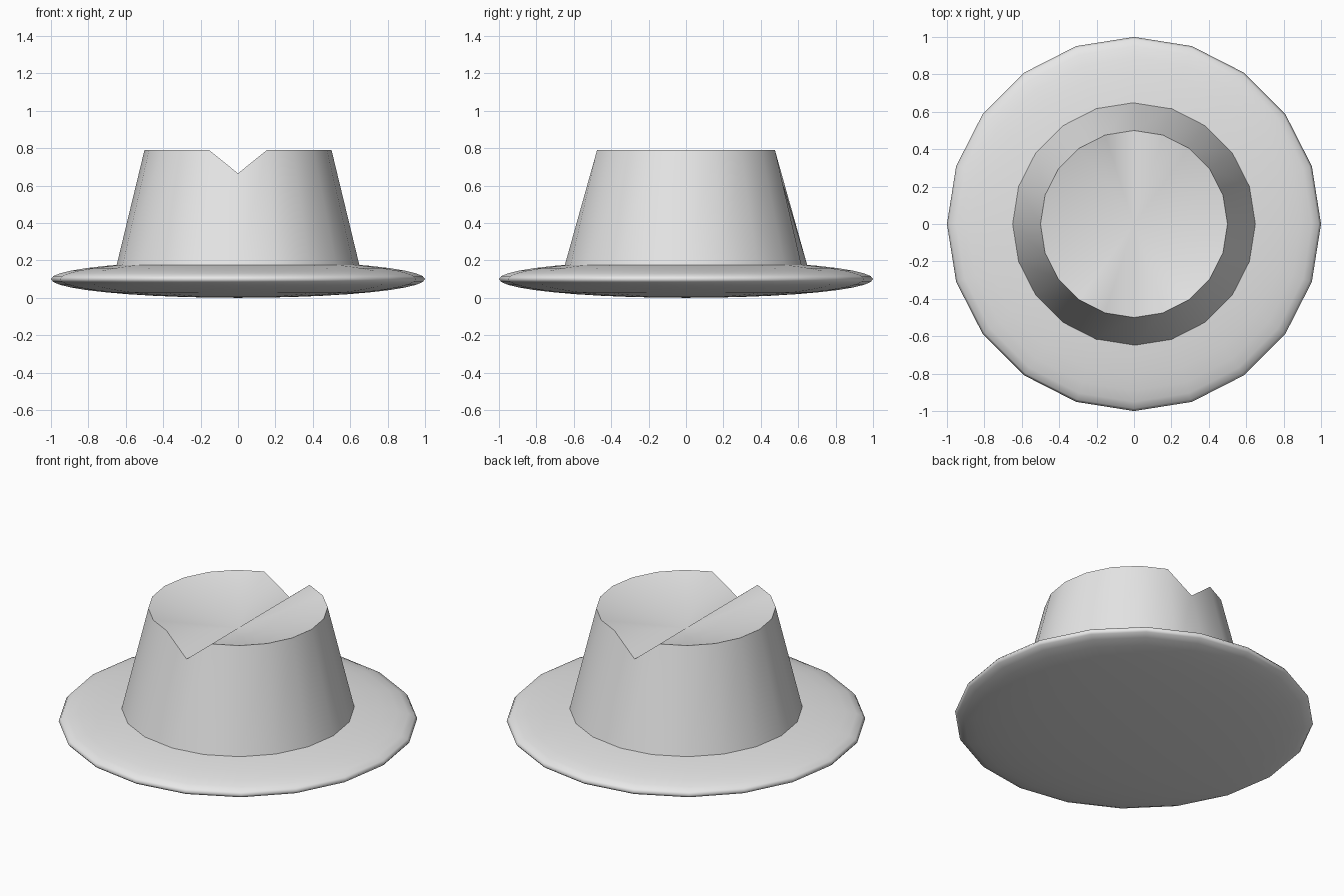
import bpy
import bmesh
from math import sin, cos, tau

SIDES = 20

cube = bpy.data.objects.get("Cube")
if cube:
    bpy.data.objects.remove(cube, do_unlink=True)

grey = bpy.data.materials.new("plain_grey")
grey.use_nodes = True
grey.diffuse_color = (0.8, 0.8, 0.8, 1)
grey.node_tree.nodes["Principled BSDF"].inputs["Base Color"].default_value = (0.8, 0.8, 0.8, 1)


def finish(name, bm):
    """Turn a bmesh into a smooth-shaded object."""
    bmesh.ops.recalc_face_normals(bm, faces=bm.faces)
    for face in bm.faces:
        face.smooth = True
    mesh = bpy.data.meshes.new(name)
    bm.to_mesh(mesh)
    bm.free()
    mesh.materials.append(grey)
    obj = bpy.data.objects.new(name, mesh)
    bpy.context.collection.objects.link(obj)
    return obj


def ring(bm, radius, z):
    return [bm.verts.new((radius * cos(tau * i / SIDES), radius * sin(tau * i / SIDES), z))
            for i in range(SIDES)]


# Brim: a flattened sphere
bm = bmesh.new()
bmesh.ops.create_uvsphere(bm, u_segments=SIDES, v_segments=SIDES, radius=1)
bmesh.ops.scale(bm, vec=(1, 1, 0.1), verts=bm.verts)
bmesh.ops.translate(bm, vec=(0, 0, 0.1), verts=bm.verts)
finish("brim", bm)

# Crown: a tapered wall with a dished top, pinched at front and back
bm = bmesh.new()
base = ring(bm, 0.655, 0.15)
rim = ring(bm, 0.5, 0.79)
for quarter in (1, 3):
    rim[quarter * SIDES // 4].co.z = 0.665
centre = bm.verts.new((0, 0, 0.665))
for i in range(SIDES):
    j = (i + 1) % SIDES
    bm.faces.new((base[i], base[j], rim[j], rim[i]))
    bm.faces.new((rim[i], rim[j], centre))
    bm.edges.get((rim[i], rim[j])).smooth = False
bm.faces.new(base[::-1])
for vert, following in zip(base, base[1:] + base[:1]):
    bm.edges.get((vert, following)).smooth = False
finish("crown", bm)
